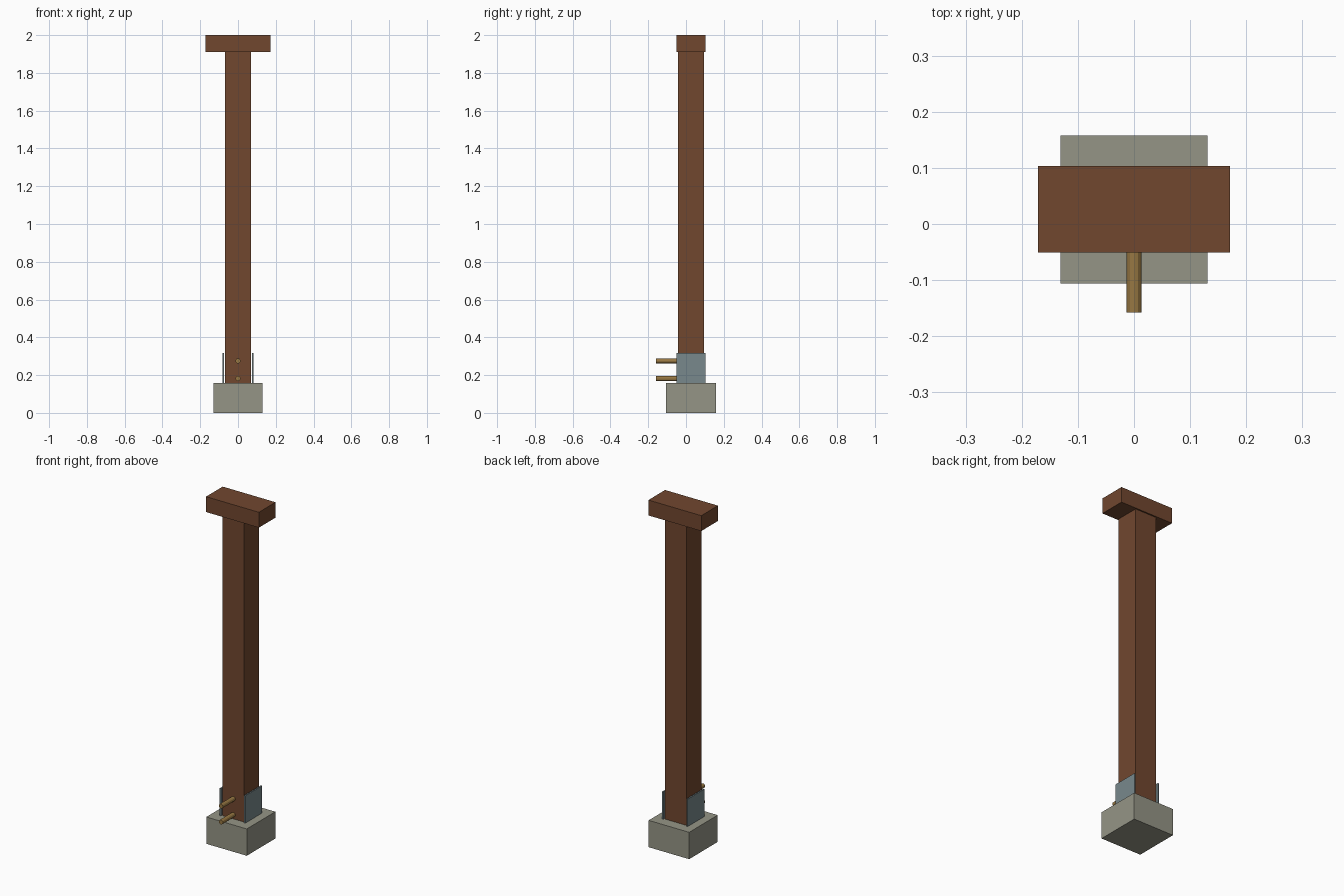
import bpy, math

if "Cube" in bpy.data.objects:
    bpy.data.objects.remove(bpy.data.objects["Cube"])

def material(name, rgb):
    m = bpy.data.materials.new(name)
    m.diffuse_color = (*rgb, 1)
    m.use_nodes = True
    m.node_tree.nodes["Principled BSDF"].inputs["Base Color"].default_value = m.diffuse_color
    return m

wood = material("brown wood", (0.165, 0.063, 0.028))
concrete = material("grey concrete", (0.30, 0.30, 0.24))
steel = material("blue grey steel", (0.19, 0.25, 0.265))
brass = material("brass", (0.31, 0.185, 0.055))

def box(name, lo, hi, mat):
    bpy.ops.mesh.primitive_cube_add(size=1, location=[(a + b) / 2 for a, b in zip(lo, hi)])
    o = bpy.context.object
    o.name = name
    o.scale = [b - a for a, b in zip(lo, hi)]
    bpy.ops.object.transform_apply(location=False, rotation=False, scale=True)
    o.data.materials.append(mat)

# Footing, post and cap
box("footing", (-0.131, -0.106, 0), (0.131, 0.158, 0.157), concrete)
box("post", (-0.069, -0.043, 0.157), (0.069, 0.095, 1.91), wood)
box("cap", (-0.171, -0.051, 1.91), (0.171, 0.103, 2.0), wood)

# Bracket plates either side of the post
for side, x in (("left", -0.079), ("right", 0.079)):
    box(side + "_bracket_plate", (x - 0.004, -0.051, 0.157), (x + 0.004, 0.103, 0.317), steel)

# Bolts sticking out of the front
for name, z in (("lower_bolt", 0.182), ("upper_bolt", 0.275)):
    bpy.ops.mesh.primitive_cylinder_add(vertices=12, radius=0.0134, depth=0.125,
                                        location=(0, -0.0955, z), rotation=(math.pi / 2, 0, 0))
    o = bpy.context.object
    o.name = name
    o.data.materials.append(brass)
